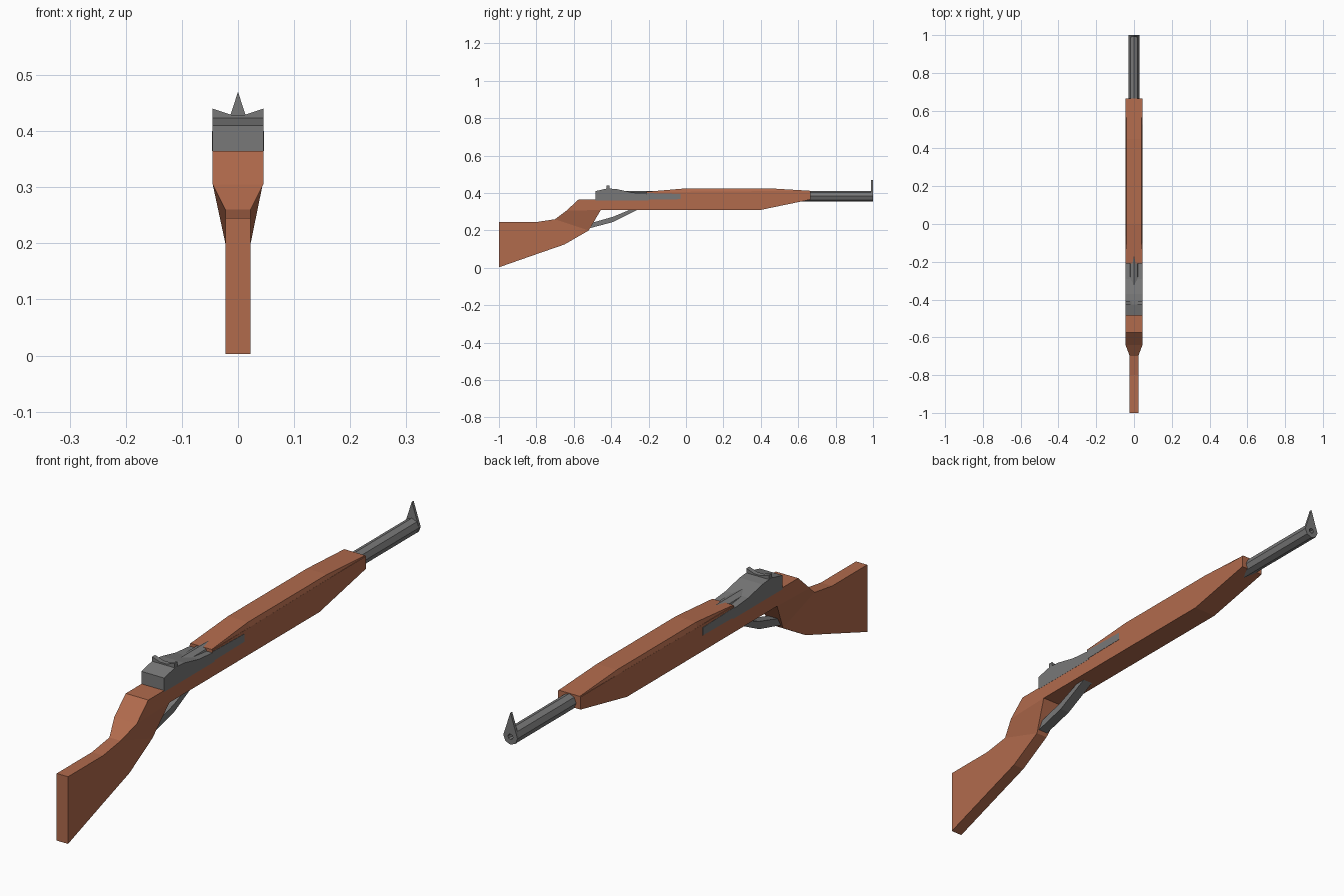
import bpy, bmesh, math
from mathutils import Matrix

if "Cube" in bpy.data.objects:
    bpy.data.objects.remove(bpy.data.objects["Cube"])

def material(name, rgb):
    m = bpy.data.materials.new(name)
    m.diffuse_color = (*rgb, 1)
    m.use_nodes = True
    m.node_tree.nodes["Principled BSDF"].inputs["Base Color"].default_value = m.diffuse_color
    return m

WOOD = material("warm brown wood", (0.44, 0.145, 0.073))
STEEL = material("grey steel", (0.19, 0.19, 0.19))

def finish(name, bm, mat):
    bmesh.ops.remove_doubles(bm, verts=bm.verts, dist=1e-5)
    bmesh.ops.recalc_face_normals(bm, faces=bm.faces)
    me = bpy.data.meshes.new(name)
    bm.to_mesh(me)
    bm.free()
    me.materials.append(mat)
    ob = bpy.data.objects.new(name, me)
    bpy.context.collection.objects.link(ob)
    return ob

def loft(name, stations, mat):
    """Four-sided loft; station = (y, z, half width) for top, then bottom."""
    bm = bmesh.new()
    rings = []
    for yt, zt, wt, yb, zb, wb in stations:
        rings.append([bm.verts.new(p) for p in
                      ((-wt, yt, zt), (wt, yt, zt), (wb, yb, zb), (-wb, yb, zb))])
    for a, b in zip(rings, rings[1:]):
        for i in range(4):
            j = (i + 1) % 4
            bm.faces.new((a[i], a[j], b[j], b[i]))
    bm.faces.new(rings[0])
    bm.faces.new(rings[-1])
    bmesh.ops.dissolve_degenerate(bm, edges=bm.edges, dist=1e-5)
    return finish(name, bm, mat)

def extrude(name, pts, axis, lo, hi, mat):
    """Extrude a 2D profile along x (pts are y,z) or y (pts are x,z)."""
    bm = bmesh.new()
    place = (lambda p, t: (t, p[0], p[1])) if axis == 'x' else (lambda p, t: (p[0], t, p[1]))
    a = [bm.verts.new(place(p, lo)) for p in pts]
    b = [bm.verts.new(place(p, hi)) for p in pts]
    n = len(pts)
    for i in range(n):
        j = (i + 1) % n
        bm.faces.new((a[i], a[j], b[j], b[i]))
    bm.faces.new(a)
    bm.faces.new(b)
    return finish(name, bm, mat)

def cylinder(name, r, z, y0, y1, sides, mat):
    pts = [(r * math.cos(math.tau * i / sides), z + r * math.sin(math.tau * i / sides))
           for i in range(sides)]
    return extrude(name, pts, 'y', y0, y1, mat)

# wooden stock: thin butt and wrist widening into the fore-end
N, W = 0.0225, 0.045
loft("stock", [
    (-1.0, .245, N, -1.0, .003, N),
    (-.80, .245, N, -.80, .073, N),
    (-.70, .26, N, -.65, .125, N),
    (-.70, .26, N, -.52, .20, N),
    (-.64, .305, W, -.455, .31, W),
    (-.575, .365, W, -.455, .31, W),
    (-.21, .365, W, -.21, .31, W),
    (-.21, .405, W, -.21, .31, W),
    (.40, .41, W, .40, .31, W),
    (.665, .41, W, .665, .365, W)], WOOD)

# slightly raised wooden handguard on top of the fore-end
loft("handguard", [
    (-.21, .407, .042, -.21, .39, W),
    (0, .425, .040, 0, .406, W),
    (.45, .425, .040, .45, .409, W),
    (.665, .412, .042, .665, .40, W)], WOOD)

# barrel, running back until it surfaces in the receiver slope
barrel = cylinder("barrel", .0278, .383, -.40, .995, 8, STEEL)

# front sight plate: half ring round the muzzle rising to a point
sight = [(.0285 * math.cos(a), .383 + .0285 * math.sin(a))
         for a in [math.pi + math.pi * i / 4 for i in range(5)]] + [(0, .47)]
plate = extrude("front_sight", sight, 'y', .99, 1.0, STEEL)

# muzzle bore
bore = cylinder("bore_cutter", .010, .383, .94, 1.05, 8, STEEL)
bore.hide_render = True
bore.hide_viewport = True
for ob in (barrel, plate):
    mod = ob.modifiers.new("bore", 'BOOLEAN')
    mod.object = bore
    mod.operation = 'DIFFERENCE'
    mod.solver = 'EXACT'

# receiver block, sloping down towards the handguard
extrude("receiver", [(-.485, .36), (-.485, .41), (-.42, .425), (-.37, .421), (-.29, .403),
                     (-.20, .395), (-.20, .36)], 'x', -W - .0005, W + .0005, STEEL)

# side plates continuing the receiver along the stock
for side, s in (("left", -1), ("right", 1)):
    extrude(side + "_side_plate", [(-.21, .365), (-.21, .40), (-.03, .395), (-.03, .367)],
            'x', s * .043, s * (W + .001), STEEL)

# winged rear sight with a shallow notch
extrude("rear_sight", [(-W, .42), (-W, .44), (-.012, .429), (.012, .429), (W, .44), (W, .42)],
        'y', -.425, -.408, STEEL)

# trigger guard strap under the stock
extrude("trigger_guard", [(-.25, .315), (-.39, .245), (-.53, .208), (-.53, .233),
                          (-.39, .273), (-.29, .315)], 'x', -.019, .019, STEEL)
